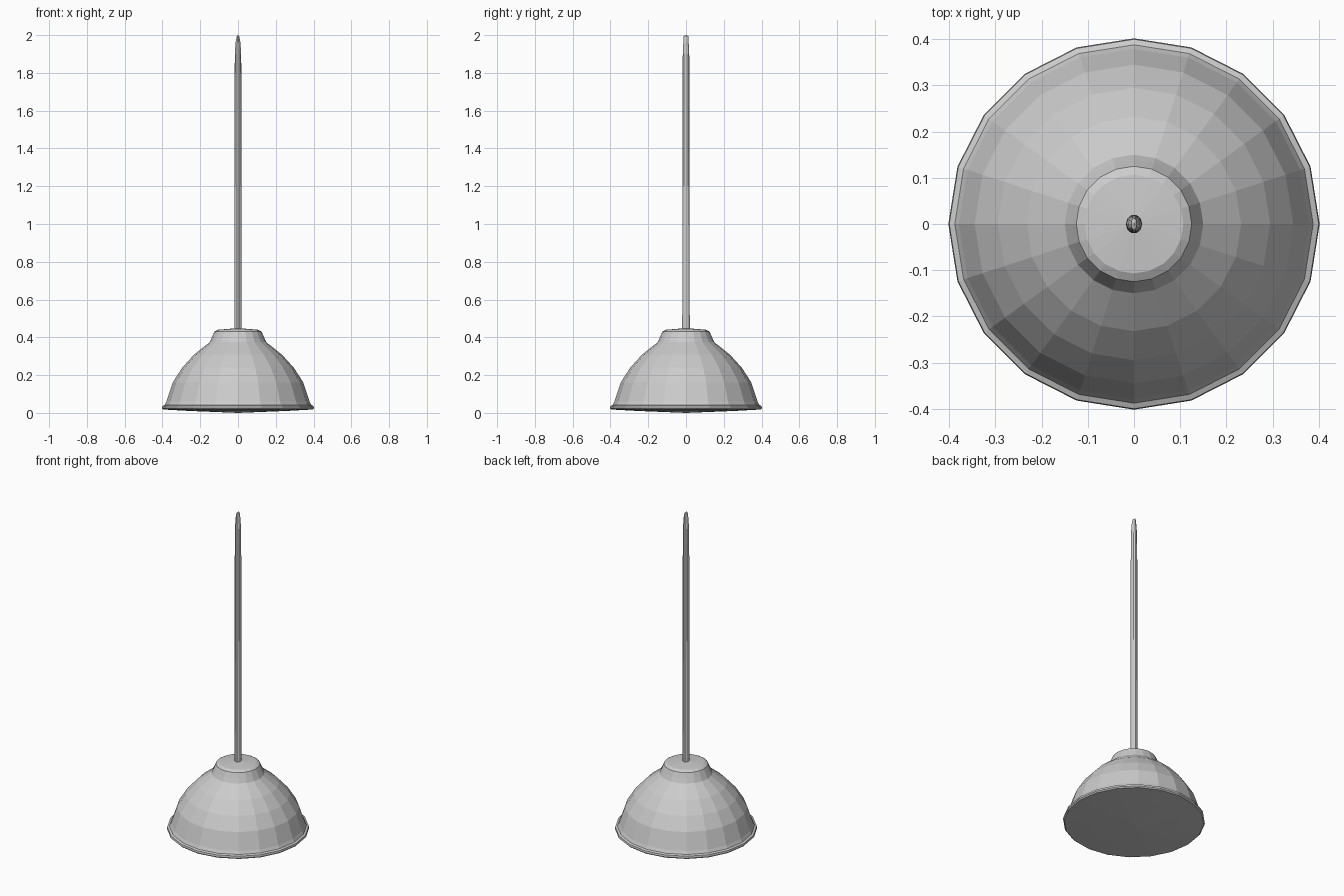
import bpy, bmesh, math

if "Cube" in bpy.data.objects:
    bpy.data.objects.remove(bpy.data.objects["Cube"])


def lathe(name, profile, sides):
    """Revolve (radius x, radius y, z) stations; zero radius closes to a point."""
    bm = bmesh.new()
    rings = []
    for rx, ry, z in profile:
        if rx == 0:
            rings.append([bm.verts.new((0, 0, z))])
        else:
            rings.append([bm.verts.new((rx * math.cos(2 * math.pi * i / sides),
                                        ry * math.sin(2 * math.pi * i / sides), z))
                          for i in range(sides)])
    for a, b in zip(rings, rings[1:]):
        for i in range(sides):
            j = (i + 1) % sides
            face = [a[i % len(a)], a[j % len(a)], b[j % len(b)], b[i % len(b)]]
            bm.faces.new(list(dict.fromkeys(face)))
    bmesh.ops.recalc_face_normals(bm, faces=bm.faces)
    mesh = bpy.data.meshes.new(name)
    bm.to_mesh(mesh)
    bm.free()
    obj = bpy.data.objects.new(name, mesh)
    bpy.context.collection.objects.link(obj)
    return obj


# Faceted bell shade with rolled rim, collar and shallow closed underside
shade = [(0, 0.0), (0.25, 0.01), (0.395, 0.018), (0.402, 0.025), (0.40, 0.037),
         (0.388, 0.042), (0.379, 0.06), (0.345, 0.162), (0.295, 0.24),
         (0.232, 0.309), (0.15, 0.374), (0.138, 0.40), (0.125, 0.43),
         (0.107, 0.44), (0, 0.449)]
lathe("lamp_shade", [(r, r, z) for r, z in shade], 20)

# Slim stem, pinched at its upper tip
stem = [(0, 0, 0.42), (0.018, 0.021, 0.42), (0.018, 0.020, 1.2), (0.018, 0.019, 1.80),
        (0.0165, 0.018, 1.90), (0.013, 0.015, 1.96), (0.006, 0.013, 1.995), (0, 0, 2.0)]
lathe("stem", stem, 10)
